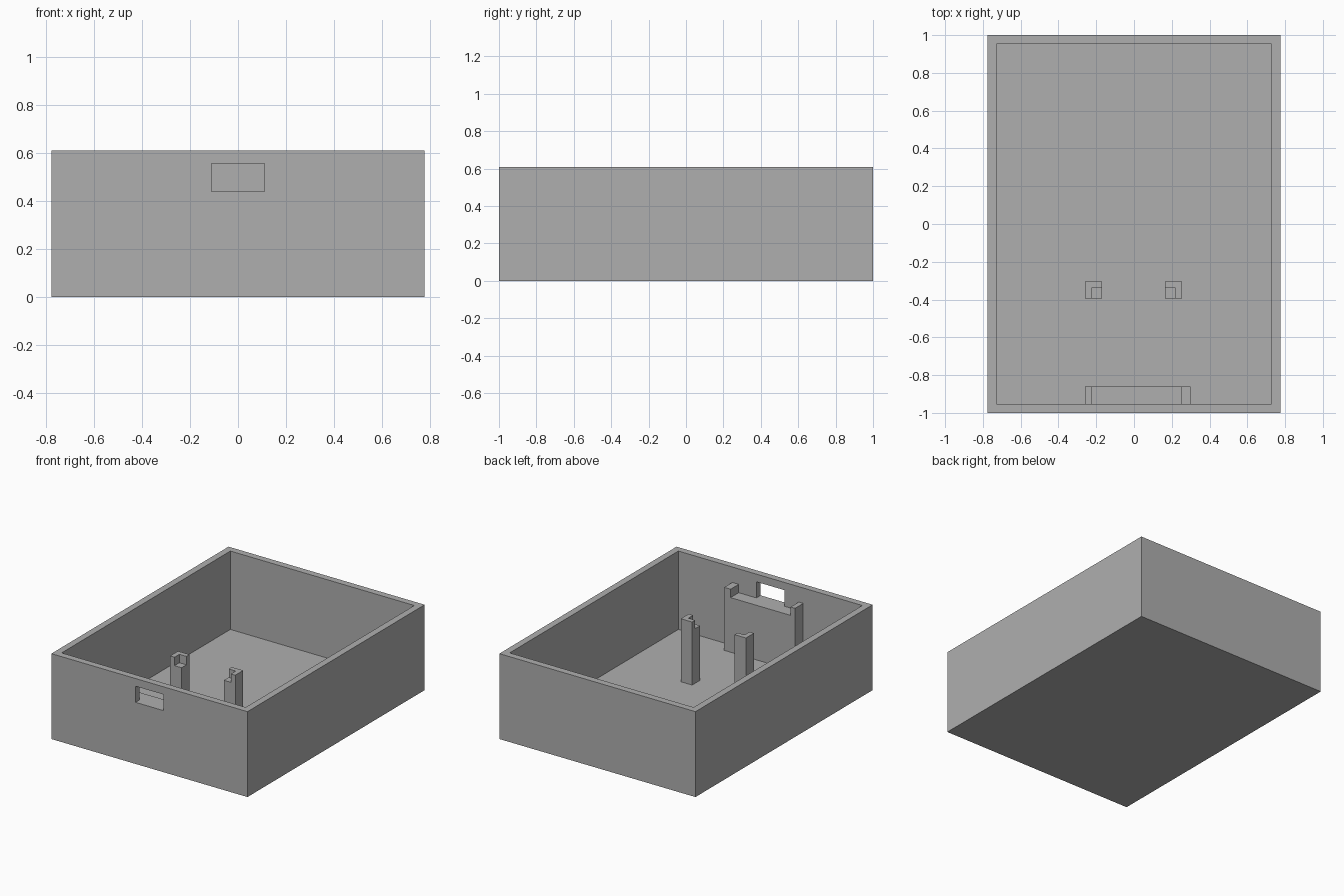
import bpy
import bmesh
from mathutils import Vector

cube = bpy.data.objects.get("Cube")
if cube:
    bpy.data.objects.remove(cube, do_unlink=True)

HEIGHT, FLOOR, SEAT, POST_TOP = 0.61, 0.05, 0.44, 0.5

# Single grey plastic
grey = bpy.data.materials.new("grey plastic")
grey.use_nodes = True
colour = (0.43, 0.43, 0.43, 1)
grey.diffuse_color = colour
grey.node_tree.nodes["Principled BSDF"].inputs["Base Color"].default_value = colour


def block(name, low, high):
    """Box spanning two opposite corners."""
    low, high = Vector(low), Vector(high)
    bm = bmesh.new()
    bmesh.ops.create_cube(bm, size=1)
    for v in bm.verts:
        v.co = (low + high) / 2 + v.co * (high - low)
    mesh = bpy.data.meshes.new(name)
    bm.to_mesh(mesh)
    bm.free()
    mesh.materials.append(grey)
    obj = bpy.data.objects.new(name, mesh)
    bpy.context.collection.objects.link(obj)
    return obj


def cut(obj, low, high):
    """Subtract a box from an object and discard the cutter."""
    cutter = block("cutter", low, high)
    cutter.hide_render = True
    mod = obj.modifiers.new("cut", "BOOLEAN")
    mod.operation = "DIFFERENCE"
    mod.solver = "EXACT"
    mod.object = cutter
    bpy.context.view_layer.objects.active = obj
    bpy.ops.object.modifier_apply(modifier=mod.name)
    bpy.data.objects.remove(cutter, do_unlink=True)


# Open tray with a port opening in the front wall
tray = block("tray", (-0.775, -1, 0), (0.775, 1, HEIGHT))
cut(tray, (-0.727, -0.952, FLOOR), (0.727, 0.952, 1))
cut(tray, (-0.11, -1.1, SEAT), (0.11, -0.9, 0.555))

# Board support against the front wall, with raised ends
support = block("front_support", (-0.26, -0.952, FLOOR), (0.3, -0.86, POST_TOP))
cut(support, (-0.225, -1.1, SEAT), (0.25, -0.8, 1))

# Two corner posts, each notched on its inner front corner
for name, x0, x1, n0, n1 in (
    ("right_post", -0.26, -0.17, -0.225, 0),
    ("left_post", 0.165, 0.255, 0, 0.22),
):
    post = block(name, (x0, -0.395, FLOOR), (x1, -0.305, POST_TOP))
    cut(post, (n0, -0.5, SEAT), (n1, -0.34, 1))
